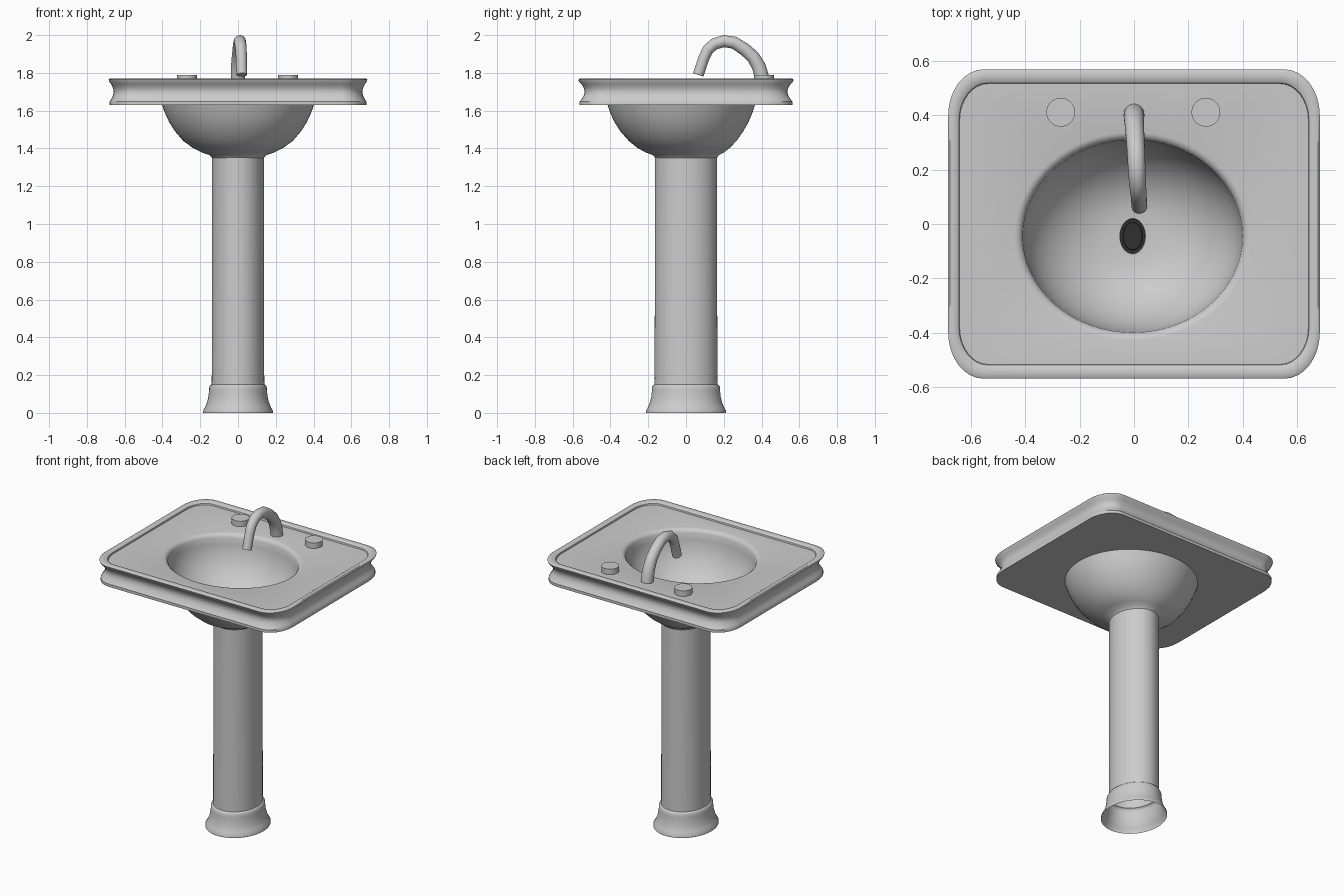
import bpy, bmesh, math
from mathutils import Vector

if "Cube" in bpy.data.objects:
    bpy.data.objects.remove(bpy.data.objects["Cube"])

N = 64


def ellipse(cx, cy, rx, ry, z, n=N):
    return [Vector((cx + rx * math.cos(2 * math.pi * i / n),
                    cy + ry * math.sin(2 * math.pi * i / n), z)) for i in range(n)]


def rounded_rect(hx, hy, rx, ry, z):
    """64 points, starting at the middle of the +x side."""
    quad = [(hx, (hy - ry) * i / 4) for i in range(4)]
    quad += [(hx - rx + rx * math.cos(math.pi / 2 * i / 8),
              hy - ry + ry * math.sin(math.pi / 2 * i / 8)) for i in range(9)]
    quad += [((hx - rx) * (3 - i) / 4, hy) for i in range(3)]
    back = [(0, hy)] + [(-x, y) for x, y in quad[:0:-1]]
    half = quad + back
    pts = half + [(-x, -y) for x, y in half]
    return [Vector((x, y, z)) for x, y in pts]


def loft(name, rings, cap_start=False, cap_end=False, angle=35):
    bm = bmesh.new()
    rows = [[bm.verts.new(p) for p in ring] for ring in rings]
    for a, b in zip(rows, rows[1:]):
        n = len(a)
        for i in range(n):
            j = (i + 1) % n
            bm.faces.new((a[i], a[j], b[j], b[i]))
    if cap_start:
        bm.faces.new(rows[0][::-1])
    if cap_end:
        bm.faces.new(rows[-1])
    bmesh.ops.recalc_face_normals(bm, faces=bm.faces)
    me = bpy.data.meshes.new(name)
    bm.to_mesh(me)
    bm.free()
    ob = bpy.data.objects.new(name, me)
    bpy.context.collection.objects.link(ob)
    bpy.ops.object.select_all(action='DESELECT')
    ob.select_set(True)
    bpy.context.view_layer.objects.active = ob
    bpy.ops.object.shade_smooth_by_angle(angle=math.radians(angle))
    return ob


# Basin: drain well, inner bowl, deck, raised rim, concave edge, underside, outer bowl
CX, CY = -0.005, -0.045
rings = [ellipse(CX, CY, 0.045, 0.062, 1.375), ellipse(CX, CY, 0.047, 0.065, 1.402)]
for k in range(1, 13):
    t = math.pi / 2 * k / 12
    s = math.sin(t)
    rings.append(ellipse(CX, CY, 0.047 + 0.358 * s, 0.065 + 0.29 * s,
                         1.402 + 0.328 * (1 - math.cos(t))))
rings += [ellipse(CX, CY, 0.412, 0.362, 1.742),
          ellipse(CX, CY, 0.422, 0.372, 1.750),
          ellipse(CX, CY, 0.435, 0.383, 1.753)]
# (inset from the outer edge, height)
for d, z in [(0.042, 1.753), (0.040, 1.762), (0.032, 1.768), (0.020, 1.770),
             (0.006, 1.769), (0.0, 1.764), (0.003, 1.754), (0.015, 1.738),
             (0.024, 1.718), (0.027, 1.700), (0.023, 1.680), (0.013, 1.660),
             (0.006, 1.648), (0.006, 1.630)]:
    rings.append(rounded_rect(0.685 - d, 0.57 - 1.25 * d,
                              0.13 - 0.6 * d, 0.17 - 0.8 * d, z))
# (centre y, x radius, y radius, height)
for cy, rx, ry, z in [(-0.025, 0.402, 0.39, 1.63), (-0.025, 0.388, 0.377, 1.59),
                      (-0.024, 0.365, 0.355, 1.54), (-0.022, 0.333, 0.325, 1.49),
                      (-0.018, 0.29, 0.285, 1.44), (-0.013, 0.24, 0.245, 1.403),
                      (-0.006, 0.19, 0.205, 1.378), (0, 0.15, 0.175, 1.365),
                      (0, 0.138, 0.163, 1.35)]:
    rings.append(ellipse(0, cy, rx, ry, z))
loft("basin", rings)

# Drain plug at the bottom of the bowl
drain = loft("drain", [ellipse(CX, CY, 0.046, 0.063, 1.385),
                       ellipse(CX, CY, 0.036, 0.052, 1.385),
                       ellipse(CX, CY, 0.034, 0.050, 1.390)], cap_end=True)
dark = bpy.data.materials.new("dark_drain")
dark.diffuse_color = (0.03, 0.03, 0.03, 1)
dark.use_nodes = True
dark.node_tree.nodes["Principled BSDF"].inputs["Base Color"].default_value = dark.diffuse_color
drain.data.materials.append(dark)

# Pedestal: flared foot open at the bottom, narrow lip, plain column
loft("pedestal", [ellipse(0, 0, r, r + 0.027, z) for r, z in [
    (0.186, 0.0), (0.186, 0.01), (0.174, 0.03), (0.164, 0.055), (0.157, 0.085),
    (0.153, 0.12), (0.152, 0.138), (0.147, 0.147), (0.140, 0.151),
    (0.139, 0.18), (0.137, 1.37)]])

# Tap knobs
for side, x in (("left", -0.27), ("right", 0.265)):
    loft(side + "_knob", [ellipse(x, 0.412, 0.053, 0.053, z, 32)
                          for z in (1.745, 1.789)], True, True)

# Swan-neck spout swept along a path of (x, y, z, radius)
path = [(0.0, 0.405, 1.75, 0.038), (0.0, 0.398, 1.79, 0.038), (0.0, 0.385, 1.835, 0.037),
        (0.002, 0.355, 1.885, 0.035), (0.005, 0.31, 1.925, 0.034),
        (0.008, 0.255, 1.960, 0.033), (0.01, 0.20, 1.968, 0.032),
        (0.013, 0.15, 1.953, 0.031), (0.016, 0.115, 1.922, 0.030),
        (0.018, 0.095, 1.88, 0.029), (0.02, 0.065, 1.79, 0.029)]
pts = [Vector(p[:3]) for p in path]
tube = []
for i, p in enumerate(pts):
    tangent = (pts[min(i + 1, len(pts) - 1)] - pts[max(i - 1, 0)]).normalized()
    normal = tangent.cross(Vector((1, 0, 0))).normalized()
    side = normal.cross(tangent)
    r = path[i][3]
    tube.append([p + r * (math.cos(a) * side + math.sin(a) * normal)
                 for a in (2 * math.pi * k / 24 for k in range(24))])
loft("spout", tube, True, True, 40)
